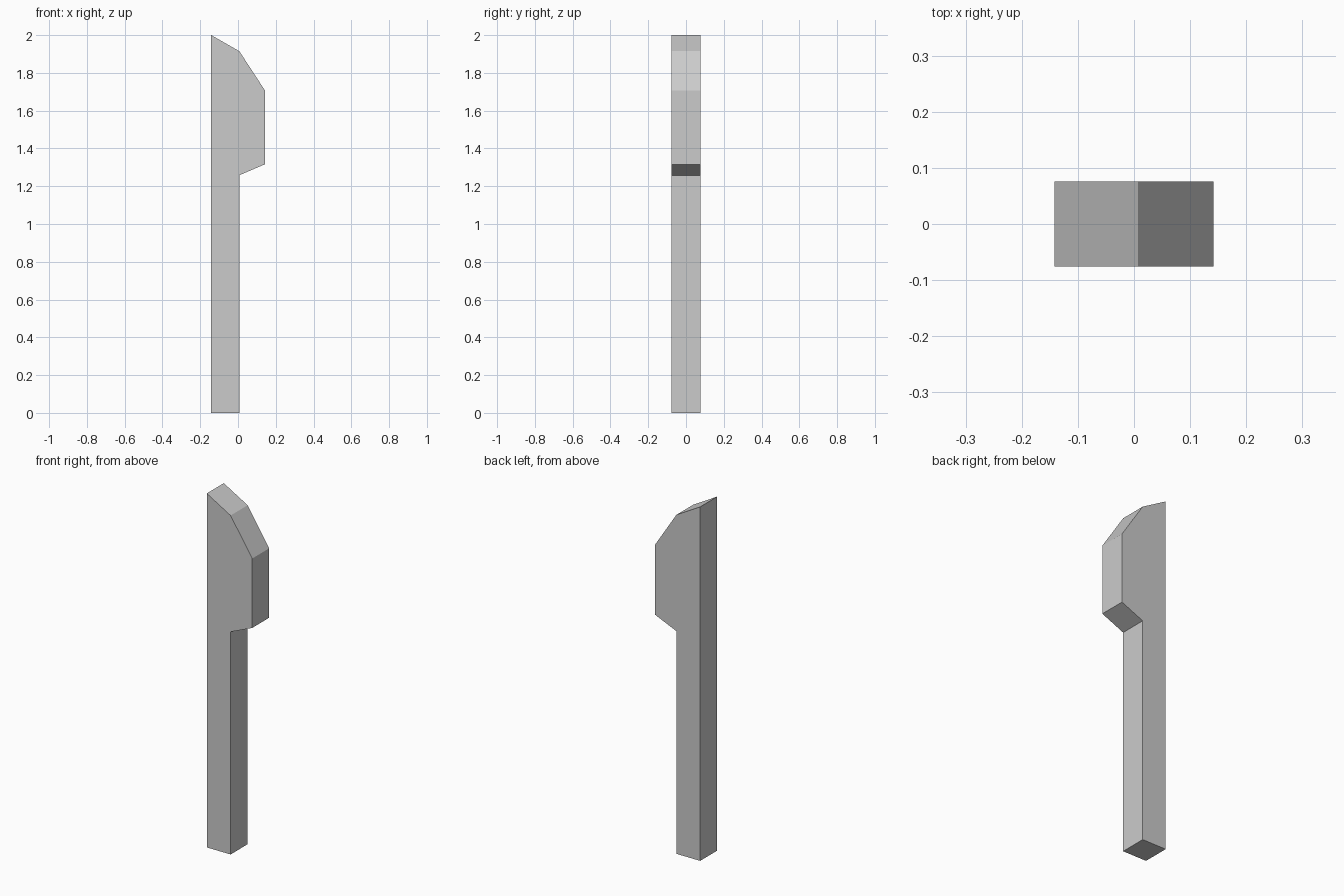
import bpy
import bmesh

if "Cube" in bpy.data.objects:
    bpy.data.objects.remove(bpy.data.objects["Cube"])

HALF_DEPTH = 0.076

# Side outline (x, z): straight post widening to a bevelled head
profile = [(-0.142, 0.0), (0.007, 0.0), (0.007, 1.258), (0.142, 1.316),
           (0.142, 1.708), (0.007, 1.915), (-0.142, 2.0)]

# Fill the outline and extrude it through the depth
bm = bmesh.new()
face = bm.faces.new([bm.verts.new((x, -HALF_DEPTH, z)) for x, z in profile])
result = bmesh.ops.extrude_face_region(bm, geom=[face], use_keep_orig=True)
back = [v for v in result["geom"] if isinstance(v, bmesh.types.BMVert)]
bmesh.ops.translate(bm, verts=back, vec=(0, 2 * HALF_DEPTH, 0))
bmesh.ops.recalc_face_normals(bm, faces=bm.faces)

mesh = bpy.data.meshes.new("post_with_head")
bm.to_mesh(mesh)
bm.free()
post = bpy.data.objects.new("post_with_head", mesh)
bpy.context.collection.objects.link(post)
